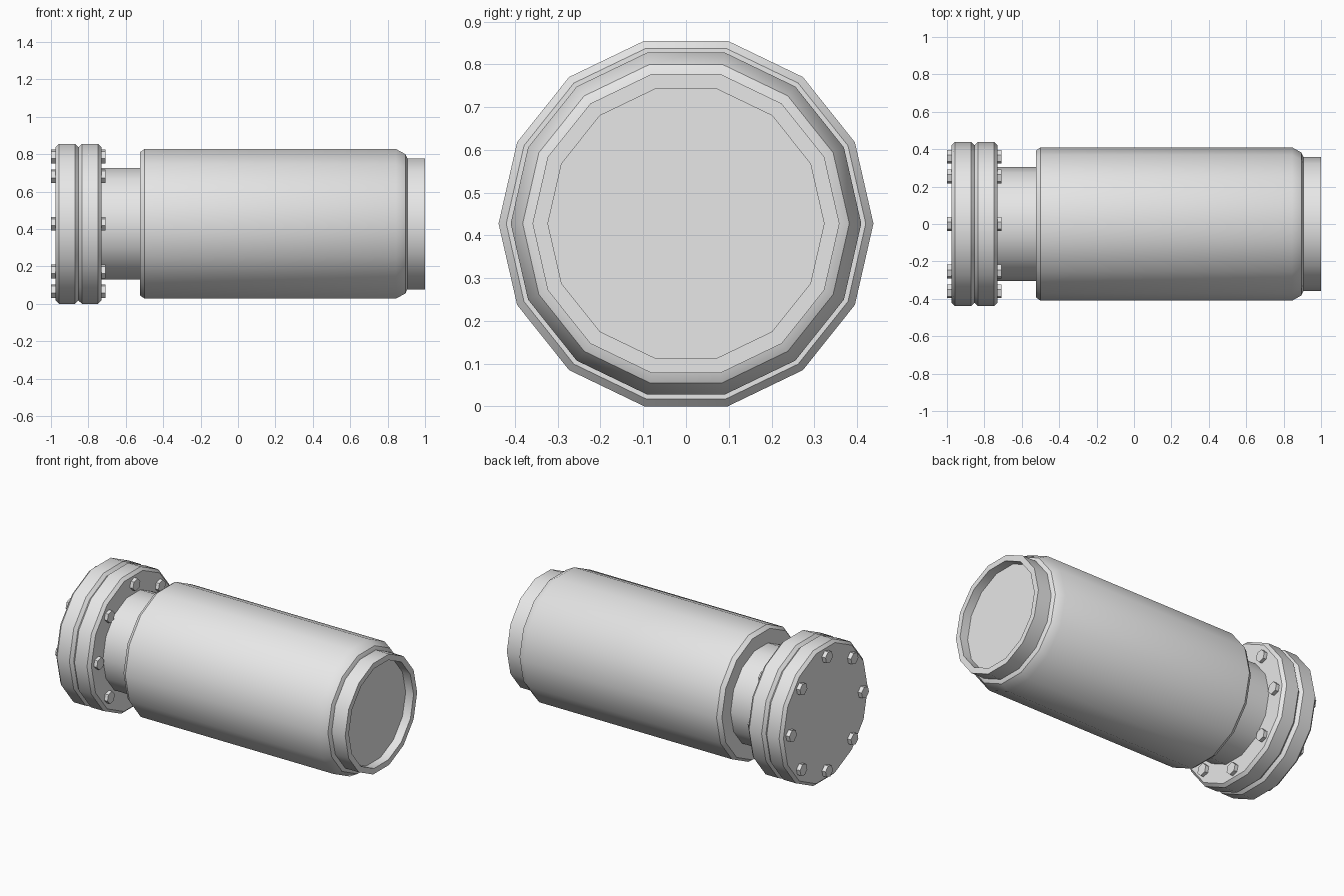
import bpy, bmesh, math

SIDES = 14
AXIS_Z = 0.4275  # height of the long axis

cube = bpy.data.objects.get("Cube")
if cube:
    bpy.data.objects.remove(cube, do_unlink=True)

grey = bpy.data.materials.new("light grey metal")
grey.use_nodes = True
grey.diffuse_color = (0.8, 0.8, 0.8, 1)
grey.node_tree.nodes["Principled BSDF"].inputs["Base Color"].default_value = (0.8, 0.8, 0.8, 1)


def lathe(name, profile, sides=SIDES, y=0.0, z=0.0, turn=0.0):
    """Revolve (x, radius) points about a line along x and cap both ends."""
    bm = bmesh.new()
    rings = []
    for x, r in profile:
        angles = [turn + math.tau * i / sides for i in range(sides)]
        rings.append([bm.verts.new((x, y + r * math.cos(a), z + r * math.sin(a))) for a in angles])
    for a, b in zip(rings, rings[1:]):
        for i in range(sides):
            j = (i + 1) % sides
            bm.faces.new((a[i], a[j], b[j], b[i]))
    bm.faces.new(rings[0])
    bm.faces.new(rings[-1])
    bmesh.ops.recalc_face_normals(bm, faces=bm.faces)
    mesh = bpy.data.meshes.new(name)
    bm.to_mesh(mesh)
    bm.free()
    mesh.materials.append(grey)
    obj = bpy.data.objects.new(name, mesh)
    obj.location.z = AXIS_Z
    bpy.context.collection.objects.link(obj)
    return obj


def smooth(obj):
    bpy.ops.object.select_all(action="DESELECT")
    obj.select_set(True)
    bpy.context.view_layer.objects.active = obj
    bpy.ops.object.shade_smooth_by_angle(angle=math.radians(30))


# Main barrel with bevelled ends, and the hollow mouth
smooth(lathe("barrel", [(-0.525, 0.392), (-0.5, 0.41), (0.845, 0.41), (0.895, 0.382), (0.908, 0.355)]))
smooth(lathe("mouth_rim", [(0.88, 0.359), (1.0, 0.359), (1.0, 0.323), (0.945, 0.323)]))

# Narrow neck
smooth(lathe("neck", [(-0.75, 0.305), (-0.51, 0.305)]))

# Pair of bevelled flange discs
R, BEVEL = 0.4385, 0.018
for name, x0, x1 in (("outer_flange", -0.975, -0.853), ("inner_flange", -0.853, -0.73)):
    smooth(lathe(name, [(x0, R - BEVEL), (x0 + BEVEL, R), (x1 - BEVEL, R), (x1, R - BEVEL)]))

# Hexagonal bolt heads and nuts around the flanges
for i in range(8):
    a = math.tau * i / 8
    y, z = 0.36 * math.cos(a), 0.36 * math.sin(a)
    for name, x0, x1 in (("bolt_head", -1.0, -0.97), ("bolt_nut", -0.735, -0.708)):
        lathe(f"{name}_{i + 1}", [(x0, 0.038), (x1, 0.038)], 6, y, z, math.radians(15))
